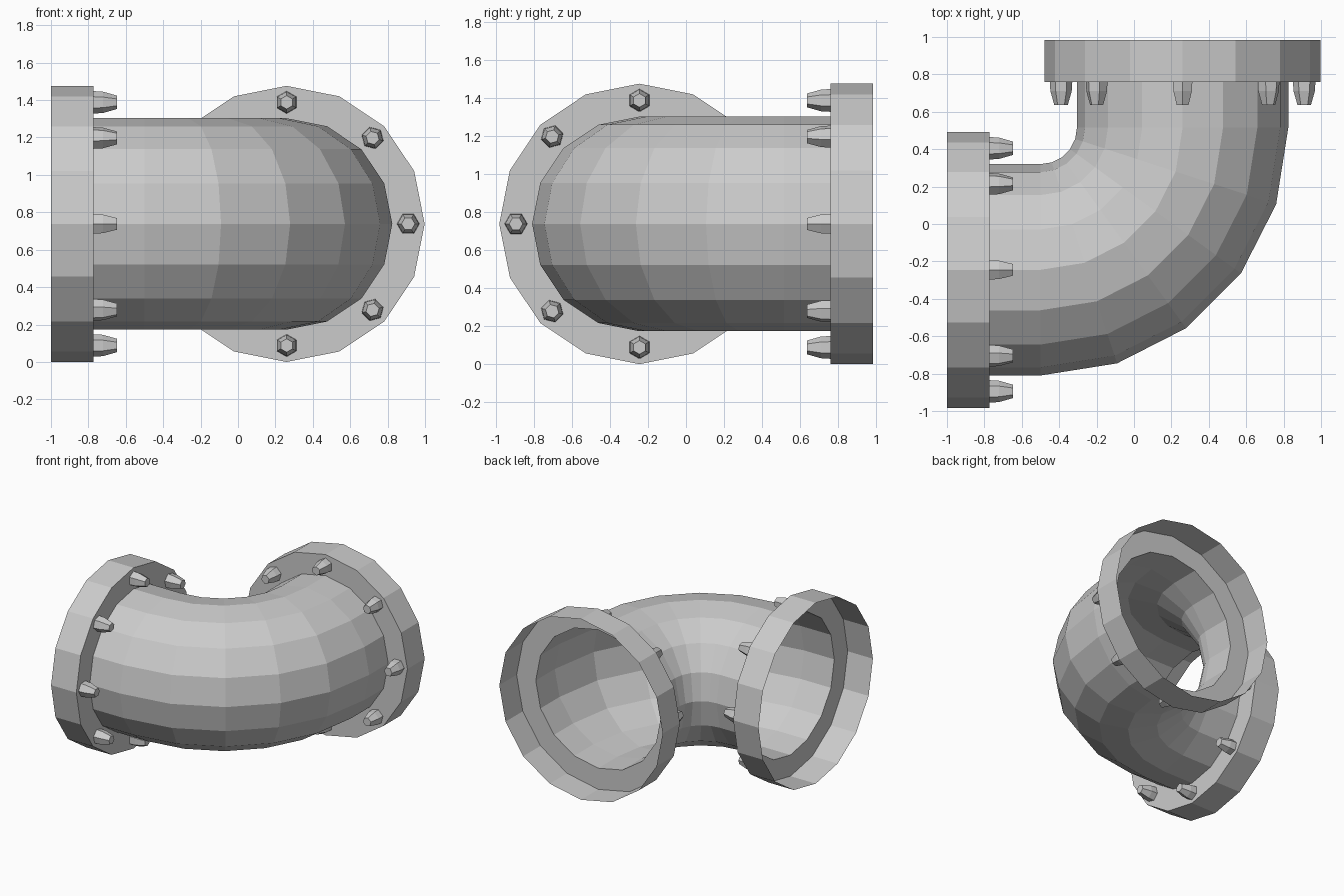
import bpy, bmesh, math
from mathutils import Vector, Matrix

if "Cube" in bpy.data.objects:
    bpy.data.objects.remove(bpy.data.objects["Cube"])

SIDES = 16
R_FLANGE, R_PIPE, R_BOLT = 0.738, 0.565, 0.65
ZC = 0.738
PIVOT = Vector((-0.5, 0.515, ZC))     # centre of the 90 degree bend
R_BEND = 0.76
UP = Vector((0, 0, 1))
END_A, FACE_A = -1.0, -0.772          # left flange along x
END_B, FACE_B = 0.983, 0.76           # back flange along y


def finish(name, bm):
    bmesh.ops.recalc_face_normals(bm, faces=bm.faces)
    me = bpy.data.meshes.new(name)
    bm.to_mesh(me)
    bm.free()
    ob = bpy.data.objects.new(name, me)
    bpy.context.collection.objects.link(ob)
    return ob


def ring(bm, centre, side, radius, n):
    return [bm.verts.new(centre + radius * (math.cos(a) * UP + math.sin(a) * side))
            for a in (2 * math.pi * i / n for i in range(n))]


def bridge(bm, rings):
    for a, b in zip(rings, rings[1:]):
        n = len(a)
        for i in range(n):
            j = (i + 1) % n
            bm.faces.new((a[i], a[j], b[j], b[i]))


# Open elbow shell: flange cup, collar, straight, bend, straight, collar, flange cup
def build_elbow():
    side_a, side_b = Vector((0, -1, 0)), Vector((1, 0, 0))
    ya, xb = PIVOT.y - R_BEND, PIVOT.x + R_BEND
    sections = [(Vector((x, ya, ZC)), side_a, r) for x, r in
                ((END_A, R_FLANGE), (FACE_A, R_FLANGE), (FACE_A, R_PIPE))]
    for k in range(6):
        t = math.radians(18 * k)
        out = Vector((math.sin(t), -math.cos(t), 0))
        sections.append((PIVOT + R_BEND * out, out, R_PIPE))
    sections += [(Vector((xb, y, ZC)), side_b, r) for y, r in
                 ((FACE_B, R_PIPE), (FACE_B, R_FLANGE), (END_B, R_FLANGE))]
    bm = bmesh.new()
    bridge(bm, [ring(bm, c, s, r, SIDES) for c, s, r in sections])
    finish("pipe_elbow", bm)


# Eight tapered hexagonal bolts around a flange, pointing along axis
def build_bolts(name, centre, axis):
    bm = bmesh.new()
    side = axis.cross(UP)
    for k in range(8):
        new = [ring(bm, centre + R_BOLT * UP + d * axis, side, r, 6)
               for r, d in ((0.06, 0), (0.057, 0.05), (0.036, 0.124))]
        bridge(bm, new)
        bm.faces.new(new[-1])
        bmesh.ops.rotate(bm, verts=[v for rg in new for v in rg], cent=centre,
                         matrix=Matrix.Rotation(math.radians(45 * k), 3, axis))
    finish(name, bm)


build_elbow()
build_bolts("left_flange_bolts", Vector((FACE_A, PIVOT.y - R_BEND, ZC)), Vector((1, 0, 0)))
build_bolts("back_flange_bolts", Vector((PIVOT.x + R_BEND, FACE_B, ZC)), Vector((0, -1, 0)))
